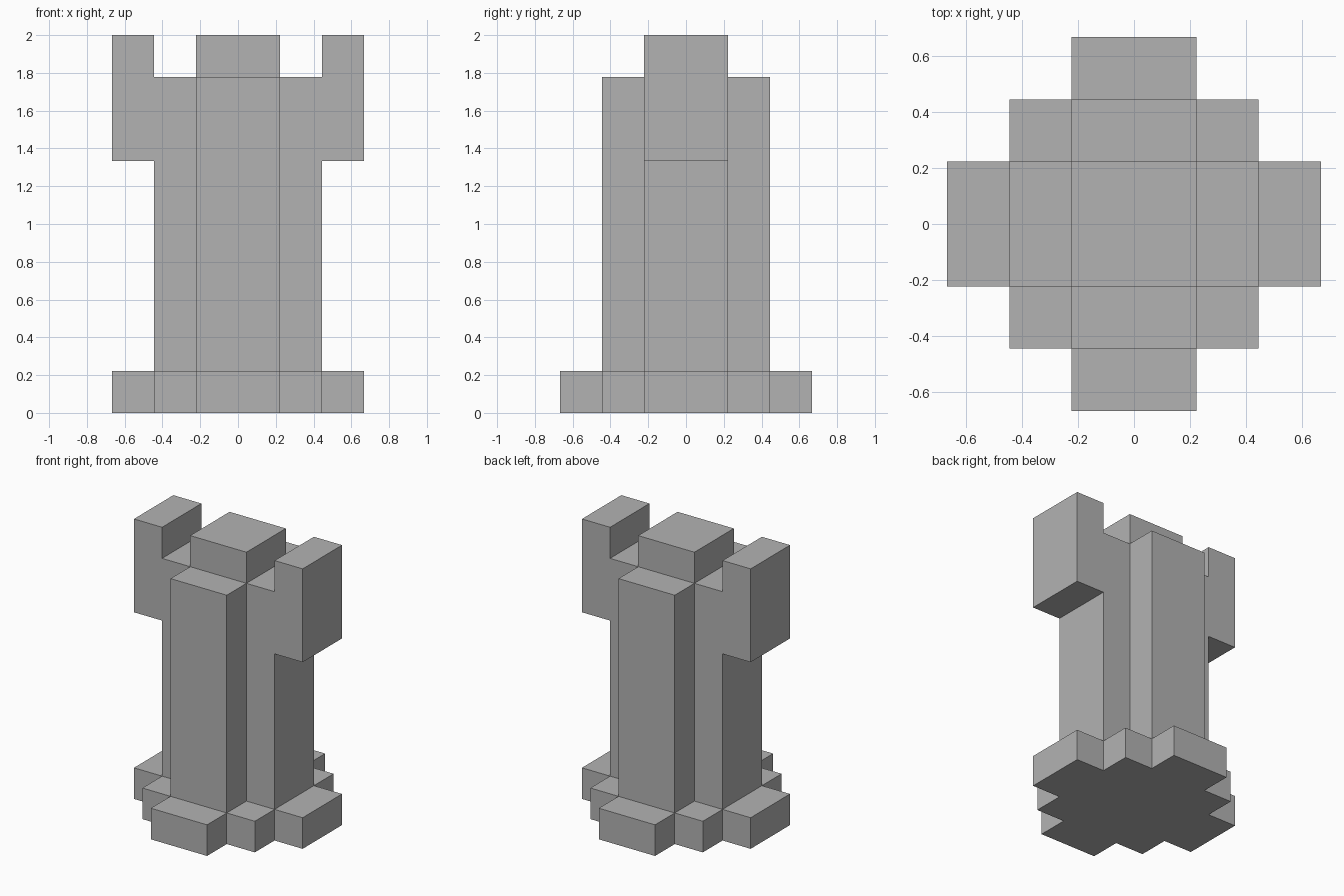
import bpy
import bmesh

cube = bpy.data.objects.get("Cube")
if cube:
    bpy.data.objects.remove(cube, do_unlink=True)

U = 2 / 9  # the whole tower sits on a grid of this step

stone = bpy.data.materials.new("stone grey")
stone.use_nodes = True
grey = (0.45, 0.45, 0.45, 1)
stone.diffuse_color = grey
stone.node_tree.nodes["Principled BSDF"].inputs["Base Color"].default_value = grey


def prism(name, outline, bottom, top):
    """Extrude a flat outline (grid steps) from bottom to top."""
    bm = bmesh.new()
    face = bm.faces.new([bm.verts.new((x * U, y * U, bottom * U)) for x, y in outline])
    grown = bmesh.ops.extrude_face_region(bm, geom=[face])["geom"]
    verts = [v for v in grown if isinstance(v, bmesh.types.BMVert)]
    bmesh.ops.translate(bm, verts=verts, vec=(0, 0, (top - bottom) * U))
    bmesh.ops.recalc_face_normals(bm, faces=bm.faces)
    mesh = bpy.data.meshes.new(name)
    bm.to_mesh(mesh)
    bm.free()
    mesh.materials.append(stone)
    obj = bpy.data.objects.new(name, mesh)
    bpy.context.collection.objects.link(obj)
    return obj


def four_way(corner):
    """Turn one quadrant of a stepped outline into the full outline."""
    points = []
    for _ in range(4):
        points += corner
        corner = [(-y, x) for x, y in corner]
    return points


def box(x0, x1):
    return [(x0, -1), (x1, -1), (x1, 1), (x0, 1)]


# Stepped round base and plus-shaped shaft
prism("base", four_way([(3, 1), (2, 1), (2, 2), (1, 2), (1, 3)]), 0, 1)
prism("shaft", four_way([(2, 1), (1, 1), (1, 2)]), 1, 8)

# Raised block in the middle of the top
prism("centre_block", box(-1, 1), 8, 9)

# Battlements overhanging each side
prism("left_battlement", box(2, 3), 6, 9)
prism("right_battlement", box(-3, -2), 6, 9)
